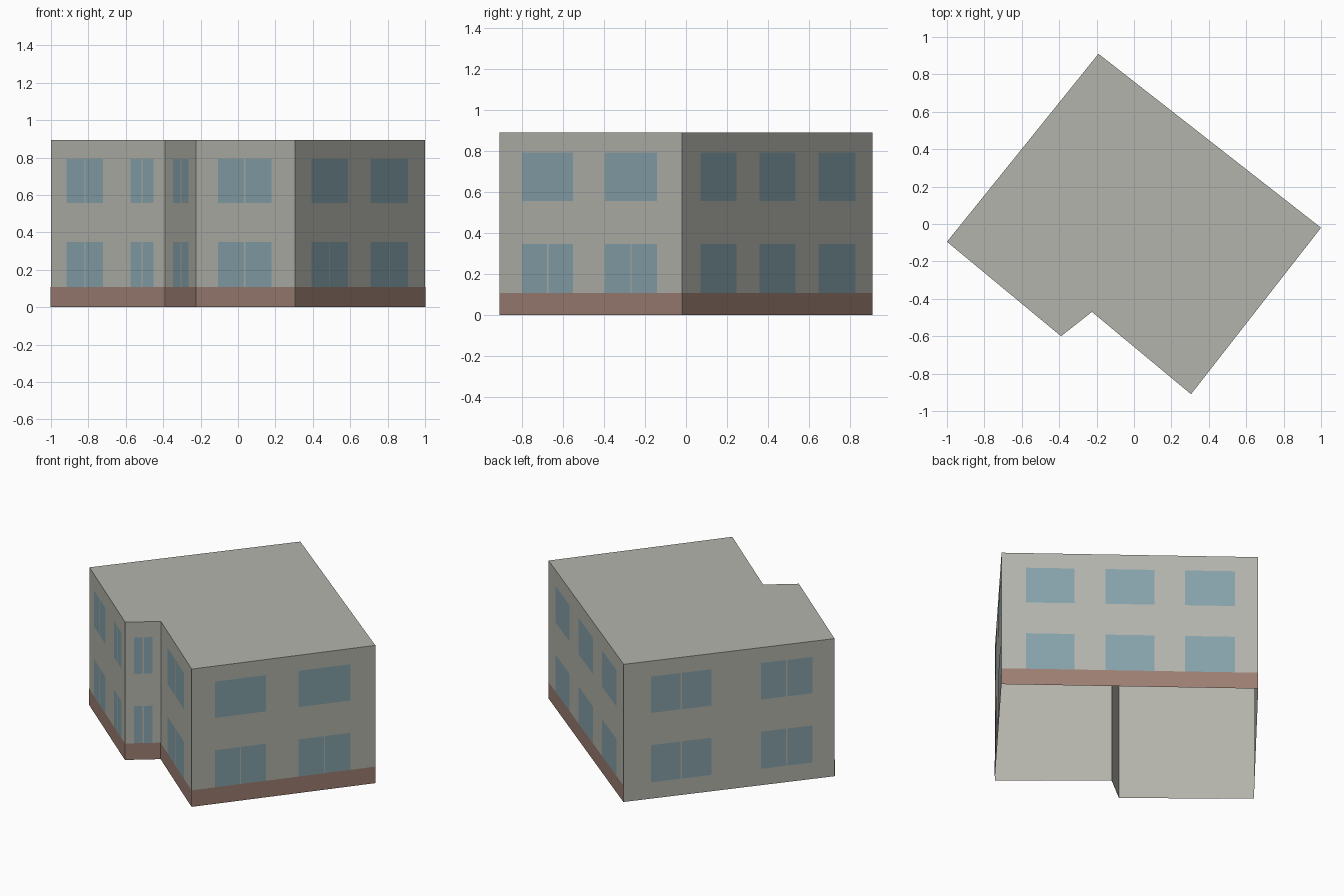
import bpy
import bmesh
from mathutils import Vector

default = bpy.data.objects.get("Cube")
if default:
    bpy.data.objects.remove(default)

HEIGHT = 0.893
PLINTH = 0.107
OFFSET = 0.002   # how far plates stand off the wall
GAP = 0.008      # mullion between two panes
FLOORS = [(0.107, 0.348), (0.557, 0.793)]

# Footprint, counter-clockwise from the left corner
CORNERS = [Vector((x, y, 0)) for x, y in
           [(-1, -0.095), (-0.39, -0.6), (-0.225, -0.47),
            (0.305, -0.91), (1, -0.02), (-0.19, 0.91)]]
NAMES = ["front_left", "notch", "front_right", "right_side", "back", "left_side"]

# Per wall: window spans as fractions of its length
WINDOWS = {
    "front_left": [(0.14, 0.46), (0.70, 0.90)],
    "notch": [(0.25, 0.76)],
    "front_right": [(0.225, 0.765)],
    "right_side": [(0.125, 0.405), (0.58, 0.865)],
    "back": [(0.095, 0.285), (0.405, 0.595), (0.715, 0.91)],
    "left_side": [(0.128, 0.417), (0.65, 0.895)],
}


def material(name, color):
    mat = bpy.data.materials.new(name)
    mat.use_nodes = True
    mat.diffuse_color = (*color, 1)
    mat.node_tree.nodes["Principled BSDF"].inputs["Base Color"].default_value = (*color, 1)
    return mat


def finish(bm, name, mat):
    mesh = bpy.data.meshes.new(name)
    bm.to_mesh(mesh)
    bm.free()
    mesh.materials.append(mat)
    obj = bpy.data.objects.new(name, mesh)
    bpy.context.collection.objects.link(obj)


def plate(bm, a, b, start, end, low, high):
    """Thin upright quad just outside wall a-b, between distances start and end."""
    along = (b - a).normalized()
    out = Vector((along.y, -along.x, 0)) * OFFSET
    spots = [(start, low), (end, low), (end, high), (start, high)]
    bm.faces.new([bm.verts.new(a + along * d + out + Vector((0, 0, z))) for d, z in spots])


stone = material("grey_render", (0.456, 0.456, 0.413))
glass = material("blue_glass", (0.24, 0.363, 0.408))
brick = material("brown_plinth", (0.33, 0.21, 0.169))

# Walls and flat roof, open underneath
bm = bmesh.new()
base = [bm.verts.new(c) for c in CORNERS]
top = [bm.verts.new(c + Vector((0, 0, HEIGHT))) for c in CORNERS]
bm.faces.new(top)
for i in range(len(base)):
    j = (i + 1) % len(base)
    bm.faces.new([base[i], base[j], top[j], top[i]])
finish(bm, "walls_and_roof", stone)

# Plinth bands and windows, wall by wall
for i, name in enumerate(NAMES):
    a, b = CORNERS[i], CORNERS[(i + 1) % len(CORNERS)]
    length = (b - a).length

    if name != "left_side":
        bm = bmesh.new()
        plate(bm, a, b, 0, length, 0, PLINTH)
        finish(bm, name + "_plinth", brick)

    bm = bmesh.new()
    for floor, (low, high) in enumerate(FLOORS):
        # The back and the upper right side have single panes
        single = name == "back" or (name == "right_side" and floor == 1)
        for s, e in WINDOWS[name]:
            s, e = s * length, e * length
            if single:
                plate(bm, a, b, s, e, low, high)
            else:
                mid = (s + e) / 2
                plate(bm, a, b, s, mid - GAP / 2, low, high)
                plate(bm, a, b, mid + GAP / 2, e, low, high)
    finish(bm, name + "_windows", glass)
